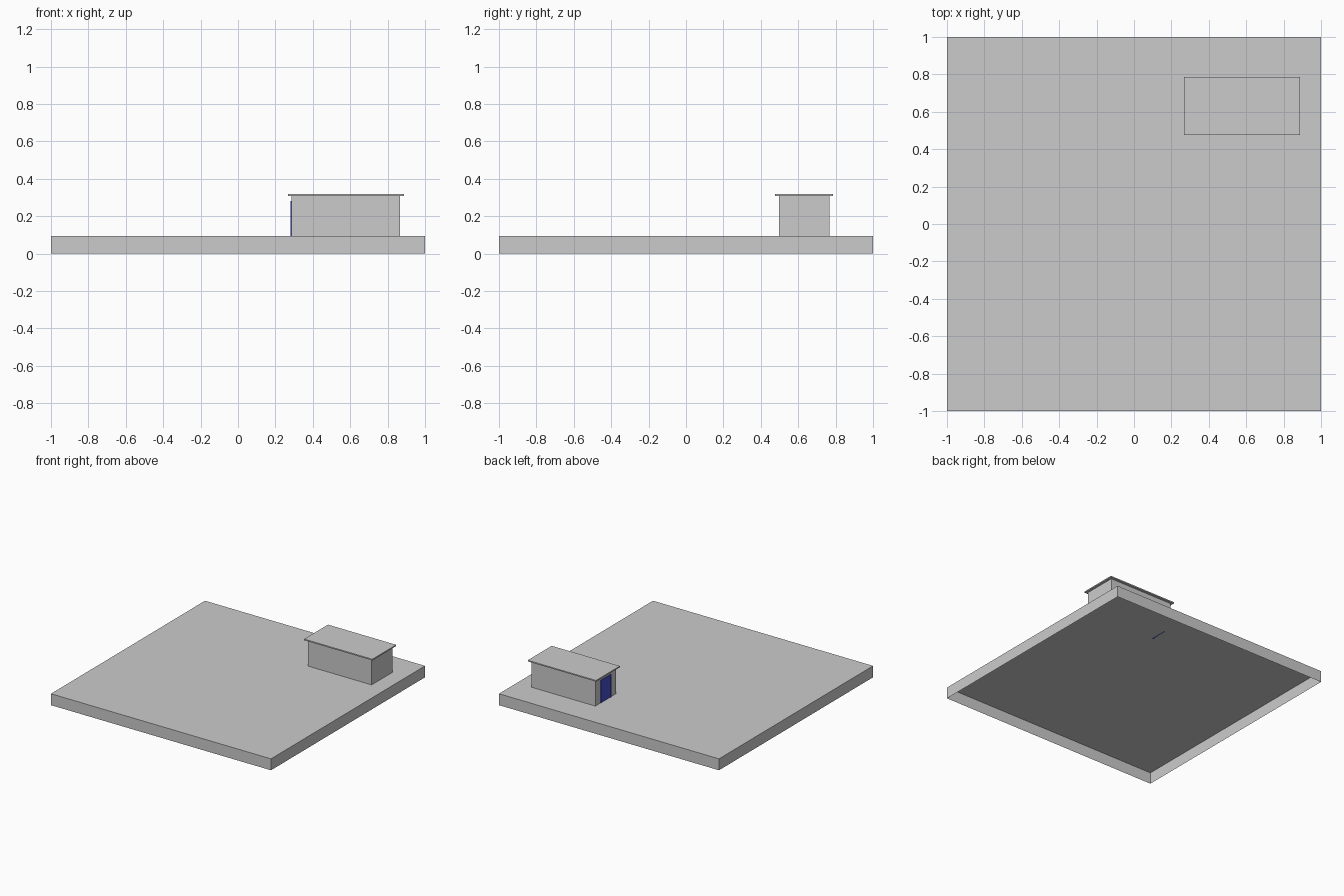
import bpy, bmesh

if "Cube" in bpy.data.objects:
    bpy.data.objects.remove(bpy.data.objects["Cube"])


def box(name, lo, hi, mat=None, open_bottom=False):
    """Axis-aligned box between two corners, optionally without its lower face."""
    bm = bmesh.new()
    bmesh.ops.create_cube(bm, size=1)
    for v in bm.verts:
        v.co = [l + (c + 0.5) * (h - l) for c, l, h in zip(v.co, lo, hi)]
    bm.normal_update()
    if open_bottom:
        under = [f for f in bm.faces if f.normal.z < -0.9]
        bmesh.ops.delete(bm, geom=under, context='FACES_ONLY')
    mesh = bpy.data.meshes.new(name)
    bm.to_mesh(mesh)
    bm.free()
    obj = bpy.data.objects.new(name, mesh)
    bpy.context.collection.objects.link(obj)
    if mat:
        mesh.materials.append(mat)
    return obj


blue = bpy.data.materials.new("door_blue")
blue.diffuse_color = (0.06, 0.08, 0.6, 1)
blue.use_nodes = True
blue.node_tree.nodes["Principled BSDF"].inputs["Base Color"].default_value = blue.diffuse_color

TOP = 0.094                      # upper surface of the platform
X0, X1 = 0.287, 0.867            # hut walls
Y0, Y1 = 0.497, 0.767
EAVE, RIDGE = 0.308, 0.318
OVER = 0.02                      # roof overhang

# Hollow platform, open underneath
box("platform", (-1, -1, 0), (1, 1, TOP), open_bottom=True)

# Hut and its flat overhanging roof
box("hut_walls", (X0, Y0, TOP), (X1, Y1, EAVE), open_bottom=True)
box("roof_slab", (X0 - OVER, Y0 - OVER, EAVE), (X1 + OVER, Y1 + OVER, RIDGE))

# Door in the left end wall, with a slightly raised frame
yc, half, w, head = (Y0 + Y1) / 2, 0.07, 0.012, 0.281
foot = TOP - 0.002
box("door_panel", (X0 - 0.002, yc - half + w, foot), (X0 + 0.003, yc + half - w, head - w), blue)
for side, y in (("front", yc - half), ("back", yc + half - w)):
    box(f"door_post_{side}", (X0 - 0.005, y, foot), (X0 + 0.003, y + w, head), blue)
box("door_lintel", (X0 - 0.005, yc - half + w, head - w), (X0 + 0.003, yc + half - w, head), blue)
